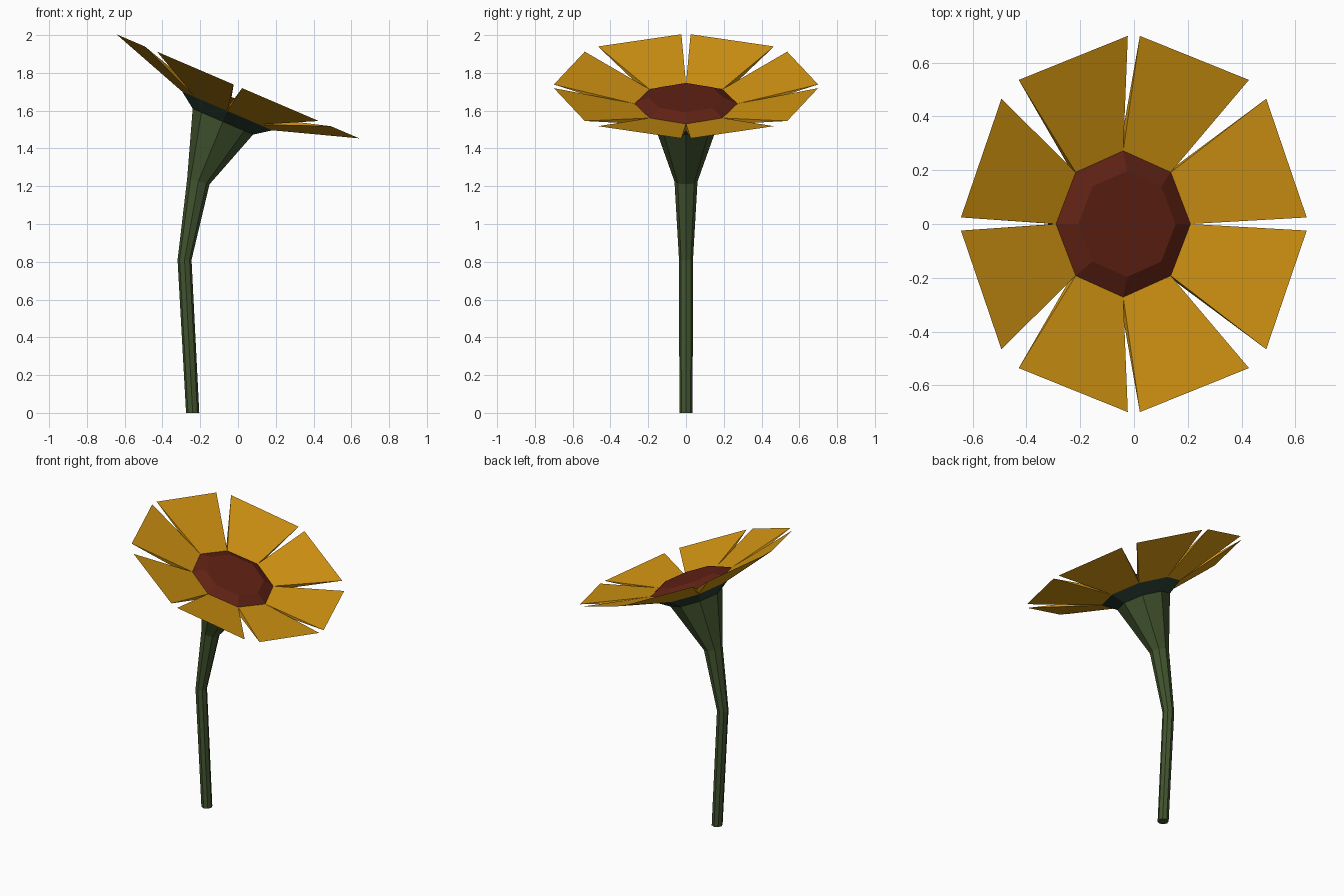
import bpy, bmesh
from math import sin, cos, radians
from mathutils import Matrix, Vector

if "Cube" in bpy.data.objects:
    bpy.data.objects.remove(bpy.data.objects["Cube"])

SIDES = 8
TILT = radians(23.2)
HEAD = Matrix.Translation((-0.04, 0, 1.637)) @ Matrix.Rotation(TILT, 4, 'Y')


def material(name, rgb):
    mat = bpy.data.materials.new(name)
    mat.use_nodes = True
    mat.diffuse_color = (*rgb, 1)
    mat.node_tree.nodes["Principled BSDF"].inputs["Base Color"].default_value = (*rgb, 1)
    return mat


gold = material("petal gold", (0.65, 0.3, 0.006))
brown = material("seed brown", (0.12, 0.016, 0.007))
green = material("stem green", (0.055, 0.09, 0.028))
dark_green = material("calyx dark green", (0.022, 0.045, 0.03))


def finish(bm, name, mat):
    bmesh.ops.recalc_face_normals(bm, faces=bm.faces)
    mesh = bpy.data.meshes.new(name)
    bm.to_mesh(mesh)
    bm.free()
    mesh.materials.append(mat)
    obj = bpy.data.objects.new(name, mesh)
    bpy.context.collection.objects.link(obj)
    return obj


def polar(radius, degrees, height=0):
    a = radians(degrees)
    return Vector((radius * cos(a), radius * sin(a), height))


def ring(centre, radius, tilt):
    """Octagon of points, leaning towards +x by the tilt."""
    m = Matrix.Translation(centre) @ Matrix.Rotation(tilt, 4, 'Y')
    return [m @ polar(radius, i * 360 / SIDES) for i in range(SIDES)]


def loft(name, rings, mat):
    bm = bmesh.new()
    loops = [[bm.verts.new(p) for p in r] for r in rings]
    for low, high in zip(loops, loops[1:]):
        for i in range(SIDES):
            j = (i + 1) % SIDES
            bm.faces.new((low[i], low[j], high[j], high[i]))
    bm.faces.new(loops[0])
    bm.faces.new(loops[-1])
    return finish(bm, name, mat)


# Bent stem, flaring under the head
flare = ring((-0.08, 0, 1.542), 0.174, TILT)
loft("stem", [
    ring((-0.24, 0, 0), 0.035, 0),
    ring((-0.283, 0, 0.81), 0.037, 0),
    ring((-0.21, 0, 1.225), 0.061, radians(14)),
    flare,
], green)

# Calyx between the stem and the petals
calyx_rim = ring(HEAD @ Vector((0, 0, -0.042)), 0.26, TILT)
loft("calyx", [flare, calyx_rim], dark_green)

# Slightly raised seed disc
loft("seed_disc", [
    calyx_rim,
    ring(HEAD.translation, 0.272, TILT),
    ring(HEAD @ Vector((0, 0, 0.035)), 0.197, TILT),
], brown)

# Eight petals, thick at the disc and thin at the outer edge
for k in range(SIDES):
    a, b = k * 45, (k + 1) * 45
    gap_a, gap_b = (2, 4) if k % 2 == 0 else (4, 2)
    r_a, r_b = (0.70, 0.71) if k % 2 == 0 else (0.71, 0.70)
    bm = bmesh.new()
    top_a, top_b, low_a, low_b, tip_a, tip_b = [bm.verts.new(HEAD @ p) for p in (
        polar(0.272, a), polar(0.272, b),
        polar(0.26, a, -0.042), polar(0.26, b, -0.042),
        polar(r_a, a + gap_a, 0.1), polar(r_b, b - gap_b, 0.1))]
    for face in ((top_a, tip_a, tip_b, top_b), (low_a, low_b, tip_b, tip_a),
                 (top_a, low_a, tip_a), (top_b, tip_b, low_b),
                 (top_a, top_b, low_b, low_a)):
        bm.faces.new(face)
    finish(bm, f"petal_{k + 1}", gold)
